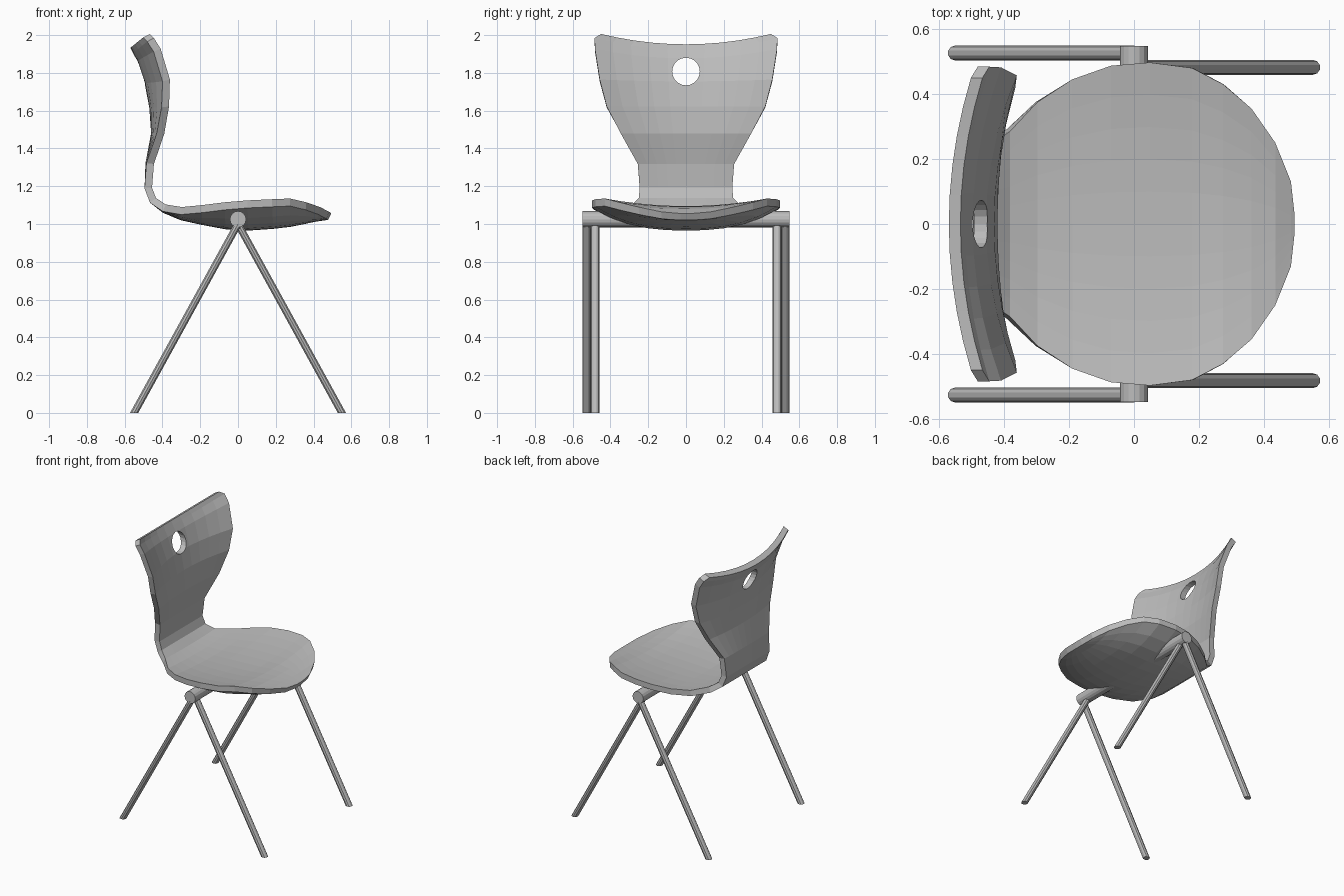
import bpy, bmesh
from mathutils import Vector

cube = bpy.data.objects.get("Cube")
if cube:
    bpy.data.objects.remove(cube, do_unlink=True)

grey = bpy.data.materials.new("plain grey")
grey.use_nodes = True
COLOUR = (0.5, 0.5, 0.5, 1)
grey.diffuse_color = COLOUR
grey.node_tree.nodes["Principled BSDF"].inputs["Base Color"].default_value = COLOUR


def make_object(name, bm):
    bmesh.ops.recalc_face_normals(bm, faces=bm.faces)
    mesh = bpy.data.meshes.new(name)
    bm.to_mesh(mesh)
    bm.free()
    mesh.materials.append(grey)
    obj = bpy.data.objects.new(name, mesh)
    bpy.context.collection.objects.link(obj)
    return obj


def rod(name, start, end, radius, sides):
    """Straight round bar between two points."""
    start, end = Vector(start), Vector(end)
    axis = end - start
    bm = bmesh.new()
    bmesh.ops.create_cone(bm, cap_ends=True, segments=sides, radius1=radius,
                          radius2=radius, depth=axis.length)
    turn = axis.to_track_quat('Z', 'Y').to_matrix().to_4x4()
    bmesh.ops.transform(bm, matrix=turn, verts=bm.verts)
    bmesh.ops.translate(bm, vec=(start + end) / 2, verts=bm.verts)
    return make_object(name, bm)


def leg(name, foot_x, y):
    """Slanted leg: an upright tube sheared outwards so the foot stays flat."""
    bm = bmesh.new()
    bmesh.ops.create_cone(bm, cap_ends=True, segments=10, radius1=0.023,
                          radius2=0.023, depth=1.0)
    for v in bm.verts:
        v.co.z += 0.5
        v.co.x += foot_x * (1 - v.co.z)
        v.co.y += y
    return make_object(name, bm)


# Shell cross-sections from seat front to backrest top:
# centre x, centre z, half width, edge shift in x, edge shift in z, belly depth
SECTIONS = [
    (0.485, 1.038, 0.03, 0, 0, 0),
    (0.475, 1.043, 0.13, 0, 0.003, 0.005),
    (0.43, 1.062, 0.25, 0, 0.008, 0.03),
    (0.36, 1.072, 0.355, 0, 0.023, 0.052),
    (0.275, 1.075, 0.43, 0, 0.04, 0.07),
    (0.18, 1.066, 0.48, 0, 0.045, 0.072),
    (0.05, 1.06, 0.497, 0, 0.045, 0.075),
    (-0.07, 1.055, 0.487, 0, 0.04, 0.063),
    (-0.19, 1.05, 0.445, 0, 0.03, 0.035),
    (-0.3, 1.055, 0.375, 0, 0.015, 0.015),
    (-0.39, 1.078, 0.285, 0, 0.007, 0),
    (-0.45, 1.125, 0.25, 0, 0, 0),
    (-0.475, 1.19, 0.245, 0, 0, 0),
    (-0.47, 1.32, 0.255, 0.005, 0, 0),
    (-0.44, 1.48, 0.345, 0.03, 0, 0),
    (-0.45, 1.62, 0.42, 0.065, 0, 0),
    (-0.475, 1.75, 0.457, 0.095, 0.01, 0),
    (-0.515, 1.87, 0.482, 0.087, 0.05, 0),
    (-0.538, 1.915, 0.484, 0.075, 0.06, 0),
    (-0.552, 1.942, 0.45, 0.068, 0.055, 0),
]
COLUMNS = 10
HALF_THICKNESS = 0.02

# One-piece bent seat and backrest: each section is a closed loop of two skins
bm = bmesh.new()
loops = []
last = len(SECTIONS) - 1
for n, (x, z, width, dx, dz, belly) in enumerate(SECTIONS):
    before, after = SECTIONS[max(n - 1, 0)], SECTIONS[min(n + 1, last)]
    along = Vector((after[0] - before[0], 0, after[1] - before[1])).normalized()
    normal = Vector((along.z, 0, -along.x))
    upper, lower = [], []
    for i in range(COLUMNS + 1):
        t = 2 * i / COLUMNS - 1
        middle = Vector((x + dx * t * t, width * t, z + dz * t * t))
        depth = HALF_THICKNESS + belly * (1 - abs(t) ** 3)
        upper.append(bm.verts.new(middle + normal * HALF_THICKNESS))
        lower.append(bm.verts.new(middle - normal * depth))
    loops.append(upper + lower[::-1])
count = len(loops[0])
for a, b in zip(loops, loops[1:]):
    for i in range(count):
        j = (i + 1) % count
        bm.faces.new((a[i], a[j], b[j], b[i]))
for loop in (loops[0], loops[-1]):
    for i in range(COLUMNS):
        bm.faces.new((loop[i], loop[i + 1], loop[count - 2 - i], loop[count - 1 - i]))
shell = make_object("seat_and_backrest", bm)

# Round hand hole through the backrest
cutter = rod("hand_hole_cutter", (-0.8, 0, 1.807), (-0.2, 0, 1.807), 0.073, 20)
cutter.hide_render = True
cutter.hide_viewport = True
cutter.display_type = 'WIRE'
hole = shell.modifiers.new("hand hole", 'BOOLEAN')
hole.operation = 'DIFFERENCE'
hole.solver = 'EXACT'
hole.object = cutter

# Pivot stubs set into the seat and the splayed legs, mirrored on both sides
for side, end in ((-1, "front"), (1, "back")):
    rod(end + "_pivot", (0, side * 0.2, 1.025), (0, side * 0.548, 1.025), 0.043, 16)
    leg(end + "_right_leg", -0.55, side * 0.526)
    leg(end + "_left_leg", 0.55, side * 0.482)
